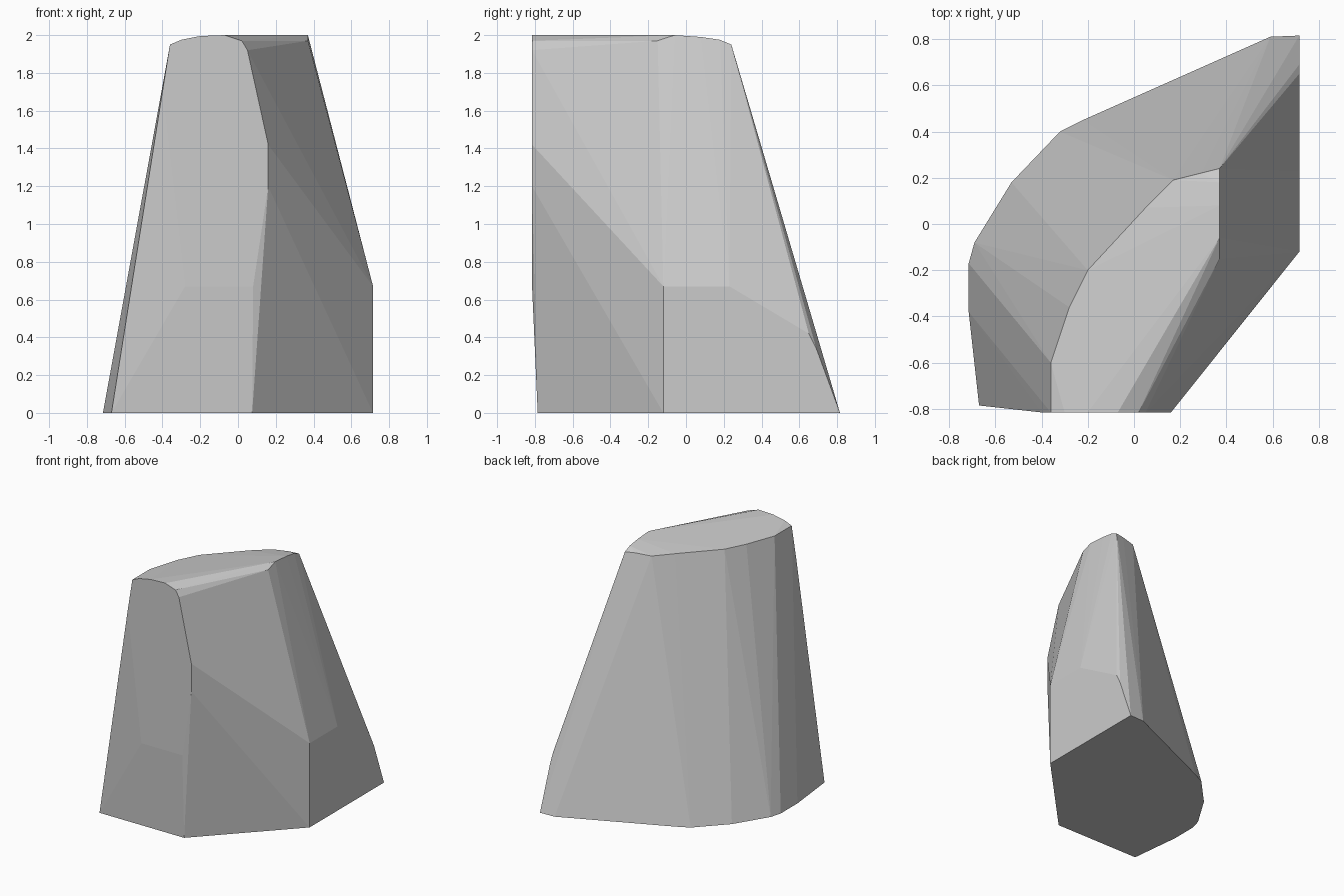
import bpy, bmesh

# Footprint on the ground: flat front, angled right corner, rounded back left
base = [(-0.67, -0.785), (0.075, -0.785), (0.715, -0.12), (0.715, 0.815),
        (0.59, 0.81), (-0.22, 0.45), (-0.32, 0.40), (-0.53, 0.18),
        (-0.69, -0.08), (-0.715, -0.17), (-0.715, -0.38)]

# Upright front face (x, z) in the plane y = -0.815
front = [(-0.28, 0.67), (0.08, 0.67), (0.16, 1.20), (0.16, 1.42), (0.05, 1.92),
         (0.02, 1.97), (-0.07, 2.0), (-0.20, 1.995), (-0.30, 1.975),
         (-0.36, 1.95), (-0.40, 1.70)]

# Upright right face (y, z) in the plane x = 0.715
right = [(-0.12, 0.67), (0.23, 0.67), (0.65, 0.42), (0.69, 0.34)]

# Gently domed top: curved rear rim, then the crest
crown = [(-0.36, -0.60, 1.95), (-0.28, -0.36, 1.955), (-0.20, -0.20, 1.955),
         (0.05, 0.07, 1.955), (0.17, 0.19, 1.95), (0.29, 0.22, 1.955),
         (0.37, 0.24, 1.95), (0.37, 0.18, 1.975), (0.37, 0.08, 1.99),
         (0.37, -0.06, 2.0), (0.37, -0.15, 1.97)]

points = [(x, y, 0) for x, y in base]
points += [(x, -0.815, z) for x, z in front]
points += [(0.715, y, z) for y, z in right]
points += crown

# Tapered block: the convex skin around the profiles
bm = bmesh.new()
for p in points:
    bm.verts.new(p)
result = bmesh.ops.convex_hull(bm, input=bm.verts[:])
loose = [v for v in bm.verts if not v.link_faces]
bmesh.ops.delete(bm, geom=loose, context='VERTS')
bmesh.ops.dissolve_limit(bm, angle_limit=0.01, verts=bm.verts[:], edges=bm.edges[:])
bmesh.ops.recalc_face_normals(bm, faces=bm.faces[:])
mesh = bpy.data.meshes.new("tapered_block")
bm.to_mesh(mesh)
bm.free()
block = bpy.data.objects.new("tapered_block", mesh)
bpy.context.collection.objects.link(block)
